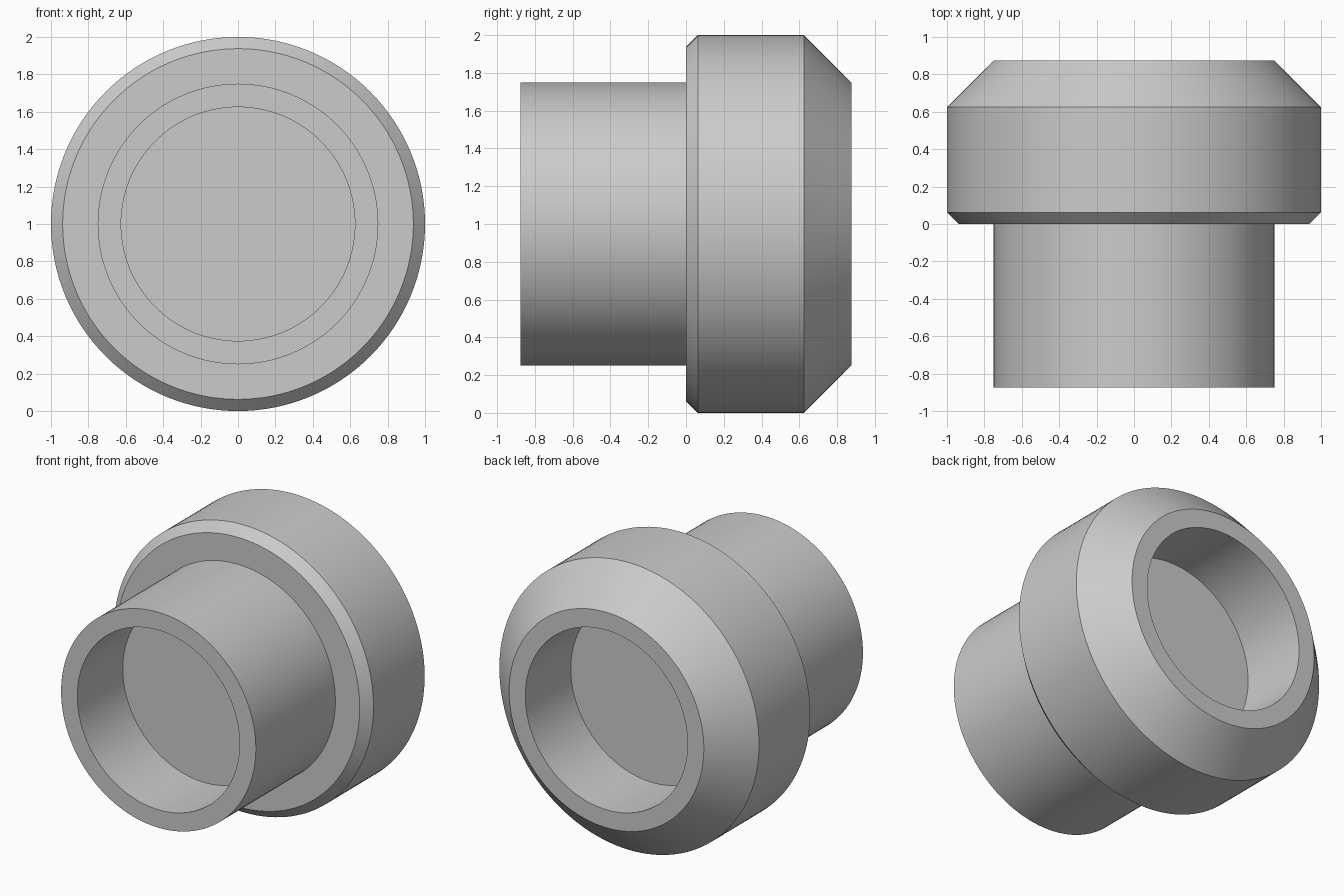
import bpy, bmesh, math
from mathutils import Matrix, Vector

cube = bpy.data.objects.get("Cube")
if cube:
    bpy.data.objects.remove(cube, do_unlink=True)

# Plain grey material
grey = bpy.data.materials.new("plain_grey")
grey.use_nodes = True
colour = (0.6, 0.6, 0.6, 1)
grey.diffuse_color = colour
grey.node_tree.nodes["Principled BSDF"].inputs["Base Color"].default_value = colour


def lathe(name, profile, segments=128):
    """Revolve (radius, y) points about the horizontal axis at z = 1."""
    bm = bmesh.new()
    verts = [bm.verts.new((0, y, 1 + r)) for r, y in profile]
    edges = [bm.edges.new(pair) for pair in zip(verts, verts[1:])]
    bmesh.ops.spin(bm, geom=verts + edges, cent=(0, 0, 1), axis=(0, 1, 0),
                   angle=math.tau, steps=segments)
    bmesh.ops.remove_doubles(bm, verts=bm.verts, dist=0.0001)
    bmesh.ops.recalc_face_normals(bm, faces=bm.faces)
    mesh = bpy.data.meshes.new(name)
    bm.to_mesh(mesh)
    bm.free()
    mesh.materials.append(grey)
    obj = bpy.data.objects.new(name, mesh)
    bpy.context.collection.objects.link(obj)
    bpy.ops.object.select_all(action="DESELECT")
    obj.select_set(True)
    bpy.context.view_layer.objects.active = obj
    bpy.ops.object.shade_smooth_by_angle(angle=math.radians(30))
    return obj


BORE, PIPE, COLLAR = 0.625, 0.75, 1.0
END, DEPTH, CHAMFER = 0.875, 0.5, 0.0625

# Pipe and chamfered collar in one body, with a blind bore at each end
lathe("pipe_fitting", [
    (0, -END + DEPTH), (BORE, -END + DEPTH), (BORE, -END), (PIPE, -END),
    (PIPE, 0), (COLLAR - CHAMFER, 0), (COLLAR, CHAMFER), (COLLAR, 0.625),
    (PIPE, END), (BORE, END), (BORE, END - DEPTH), (0, END - DEPTH),
])
